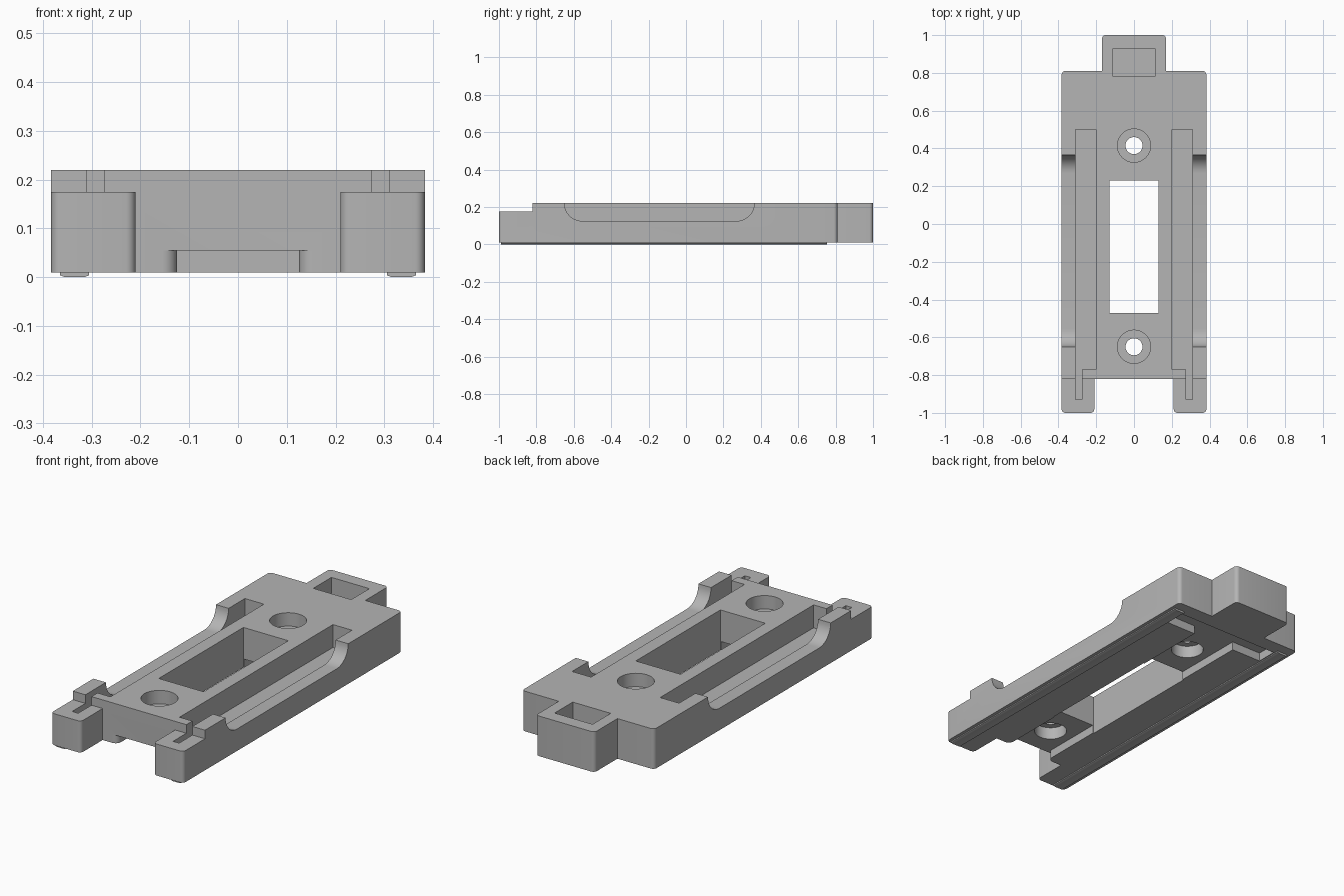
import bpy, bmesh, math
from mathutils import Vector

if "Cube" in bpy.data.objects:
    bpy.data.objects.remove(bpy.data.objects["Cube"])

grey = bpy.data.materials.new("plain_grey")
grey.use_nodes = True
colour = (0.46, 0.46, 0.46, 1)
grey.diffuse_color = colour
grey.node_tree.nodes["Principled BSDF"].inputs["Base Color"].default_value = colour

BOTTOM, TOP, OVER = 0.01, 0.22, 0.3
LEG_TOP, GROOVE_FLOOR, CHANNEL_TOP = 0.175, 0.1, 0.055


def prism(name, points, lo, hi, axis="z"):
    """Extrude a 2D outline: (x, y) along z, (y, z) along x, or (x, z) along y."""
    place = {"z": lambda a, b, c: (a, b, c), "x": lambda a, b, c: (c, a, b),
             "y": lambda a, b, c: (a, c, b)}[axis]
    bm = bmesh.new()
    face = bm.faces.new([bm.verts.new(place(a, b, lo)) for a, b in points])
    out = bmesh.ops.extrude_face_region(bm, geom=[face])
    shift = Vector(place(0, 0, hi - lo))
    for v in out["geom"]:
        if isinstance(v, bmesh.types.BMVert):
            v.co += shift
    bmesh.ops.recalc_face_normals(bm, faces=bm.faces)
    mesh = bpy.data.meshes.new(name)
    bm.to_mesh(mesh)
    bm.free()
    mesh.materials.append(grey)
    ob = bpy.data.objects.new(name, mesh)
    bpy.context.collection.objects.link(ob)
    return ob


def rect(x0, x1, y0, y1):
    return [(x0, y0), (x1, y0), (x1, y1), (x0, y1)]


def arc(cx, cy, r, start, end, steps=10):
    return [(cx + r * math.cos(math.radians(start + (end - start) * i / steps)),
             cy + r * math.sin(math.radians(start + (end - start) * i / steps)))
            for i in range(steps + 1)]


def mirrored(points):
    return [(-x, y) for x, y in points]


def bake(ob):
    """Apply all modifiers of an object."""
    bpy.context.view_layer.update()
    graph = bpy.context.evaluated_depsgraph_get()
    mesh = bpy.data.meshes.new_from_object(ob.evaluated_get(graph))
    ob.modifiers.clear()
    ob.data = mesh


def cut(ob, cutter):
    cutter.hide_render = True
    mod = ob.modifiers.new("cut", "BOOLEAN")
    mod.operation, mod.solver, mod.object = "DIFFERENCE", "EXACT", cutter
    bake(ob)
    bpy.data.objects.remove(cutter)


# Body outline: rear tab, wide block and two front legs, outer corners rounded
R = 0.02
half = (arc(0.17 - R, 1 - R, R, 90, 0, 6) + [(0.17, 0.81)]
        + arc(0.383 - R, 0.81 - R, R, 90, 0, 6)
        + arc(0.383 - R, -1 + R, R, 0, -90, 6)
        + arc(0.21 + R, -1 + R, R, -90, -180, 6) + [(0.21, -0.82)])
body = prism("base_body", half + mirrored(half)[::-1], BOTTOM, TOP)

# Lowered leg tops, centre window and rear tab pocket
cut(body, prism("leg_step", rect(-0.5, 0.5, -1.1, -0.82), LEG_TOP, OVER))
cut(body, prism("window", rect(-0.13, 0.13, -0.47, 0.23), -0.1, OVER))
cut(body, prism("tab_pocket", rect(-0.11, 0.11, 0.78, 0.93), GROOVE_FLOOR, OVER))

# Long grooves with narrow front slots
groove = [(0.2, 0.5), (0.31, 0.5), (0.31, -0.93), (0.275, -0.93), (0.275, -0.77), (0.2, -0.77)]
for points in (groove, mirrored(groove)):
    cut(body, prism("groove", points, GROOVE_FLOOR, TOP + 0.1))

# Scooped side walls with round ends
scoop = (arc(0.27, TOP, 0.095, 0, -90) + arc(-0.555, TOP, 0.095, -90, -180)
         + [(-0.65, OVER), (0.365, OVER)])
for lo, hi in ((0.305, 0.5), (-0.5, -0.305)):
    cut(body, prism("scoop", scoop, lo, hi, "x"))

# Underside channel, flared at the front, and cross recess at the rear
F = 0.03
side = [(0.125, 0.62), (0.3, 0.62), (0.3, 0.73)]
side = side[::-1] + arc(0.125 + F, -0.82 + F, F, 180, 270, 8) + [(0.125 + F, -0.9)]
cut(body, prism("channel", side + mirrored(side)[::-1], -0.1, CHANNEL_TOP))

# Screw holes, counterbored from above and below
for y in (0.415, -0.65):
    for r, lo, hi in ((0.045, -0.1, OVER), (0.088, 0.15, OVER), (0.08, -0.1, 0.12)):
        cut(body, prism("screw_hole", arc(0, y, r, 0, 360, 48)[:-1], lo, hi))

# Thin chamfered runners beneath the body
parts = [body]
for label, s in (("left", 1), ("right", -1)):
    profile = [(s * 0.305, 0.012), (s * 0.305, 0.004), (s * 0.315, 0),
               (s * 0.355, 0), (s * 0.365, 0.004), (s * 0.365, 0.012)]
    parts.append(prism(label + "_runner", profile, -0.99, 0.755, "y"))

bpy.ops.object.select_all(action="DESELECT")
for ob in parts:
    ob.select_set(True)
bpy.context.view_layer.objects.active = body
bpy.ops.object.shade_smooth_by_angle(angle=math.radians(30))
